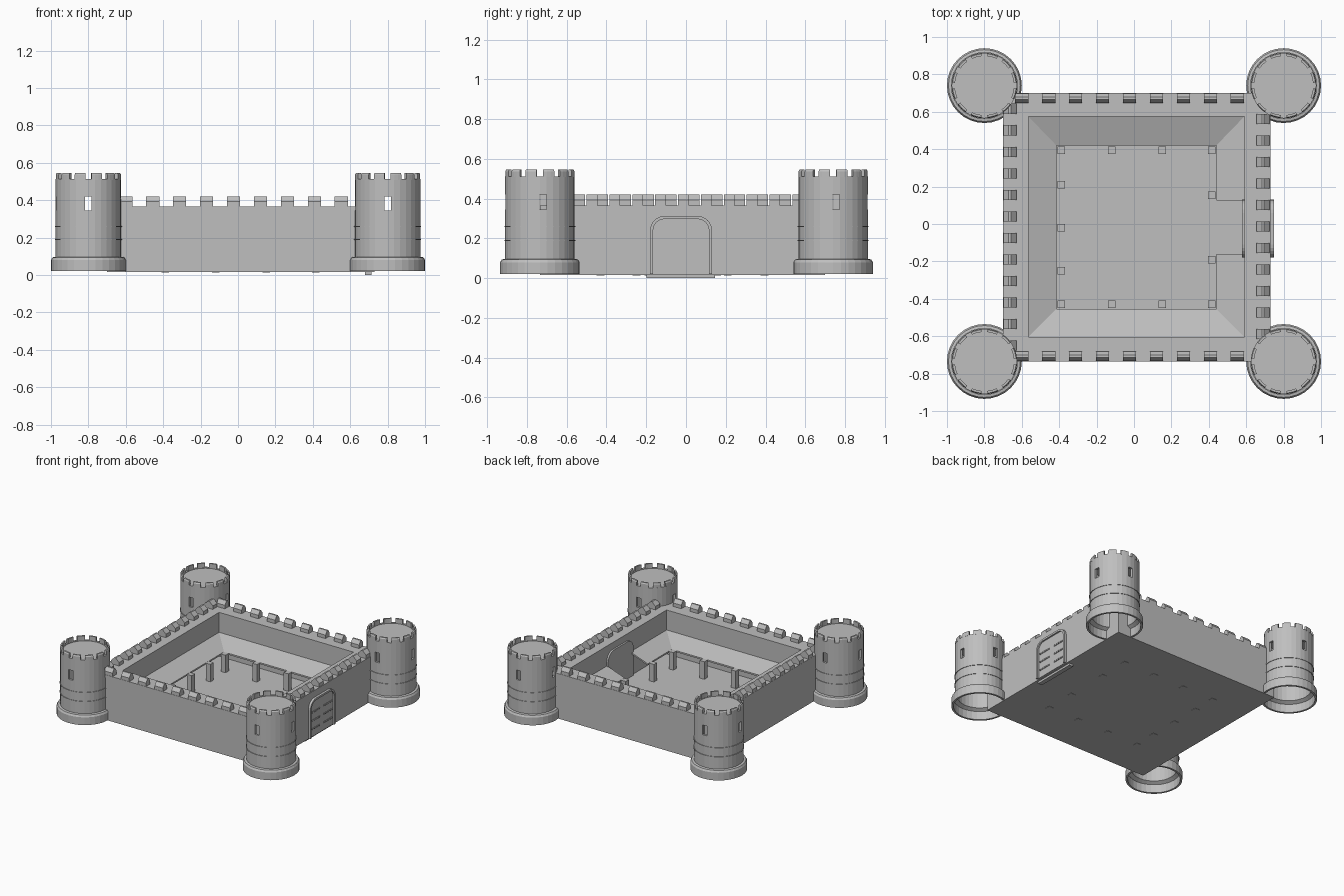
import bpy, bmesh, math
from math import cos, sin, pi

if "Cube" in bpy.data.objects:
    bpy.data.objects.remove(bpy.data.objects["Cube"], do_unlink=True)

stone = bpy.data.materials.new("grey_stone")
stone.use_nodes = True
GREY = (0.52, 0.52, 0.52, 1)
stone.diffuse_color = GREY
stone.node_tree.nodes["Principled BSDF"].inputs["Base Color"].default_value = GREY


def finish(name, bm):
    bmesh.ops.recalc_face_normals(bm, faces=bm.faces)
    mesh = bpy.data.meshes.new(name)
    bm.to_mesh(mesh)
    bm.free()
    mesh.materials.append(stone)
    obj = bpy.data.objects.new(name, mesh)
    bpy.context.collection.objects.link(obj)
    return obj


def loft(bm, a, b):
    """Closed solid between two matching point loops."""
    va, vb = [bm.verts.new(p) for p in a], [bm.verts.new(p) for p in b]
    bm.faces.new(va)
    bm.faces.new(vb[::-1])
    for i in range(len(a)):
        j = (i + 1) % len(a)
        bm.faces.new((va[i], vb[i], vb[j], va[j]))


def slab(bm, top, drop):
    loft(bm, top, [(x, y, z - drop) for x, y, z in top])


def box(bm, x0, x1, y0, y1, z0, z1):
    slab(bm, [(x0, y0, z1), (x1, y0, z1), (x1, y1, z1), (x0, y1, z1)], z1 - z0)


def corners(x0, x1, y0, y1, z):
    return [(x0, y0, z), (x1, y0, z), (x1, y1, z), (x0, y1, z)]


def lathe(bm, profile, n=32):
    """Revolve a closed (radius, height) profile."""
    rings = [[bm.verts.new((r * cos(2 * pi * k / n), r * sin(2 * pi * k / n), z))
              for r, z in profile] for k in range(n)]
    for k in range(n):
        a, b = rings[k], rings[(k + 1) % n]
        for i in range(len(profile)):
            j = (i + 1) % len(profile)
            bm.faces.new((a[i], b[i], b[j], a[j]))


# Curtain walls, mitred at the corners
X0, X1, Y0, Y1 = -0.70, 0.73, -0.735, 0.70
IX0, IX1, IY0, IY1 = -0.565, 0.59, -0.605, 0.575
BASE, TOP = 0.02, 0.365
bm = bmesh.new()
outer, inner = corners(X0, X1, Y0, Y1, TOP), corners(IX0, IX1, IY0, IY1, TOP)
for i in range(4):
    j = (i + 1) % 4
    slab(bm, [outer[i], outer[j], inner[j], inner[i]], TOP - BASE)
finish("curtain_walls", bm)

bm = bmesh.new()
box(bm, X0, X1, Y0, Y1, 0.016, 0.024)
finish("courtyard_floor", bm)


# Gabled merlons along the walls
def merlon(bm, x, y, along_x):
    wide, long = (0.026, 0.035) if along_x else (0.035, 0.027)
    ends = []
    for s in (-long, long):
        shape = [(-wide, TOP - 0.005), (wide, TOP - 0.005), (wide, 0.392),
                 (0.006, 0.42), (-0.006, 0.42), (-wide, 0.392)]
        ends.append([(x + s, y + w, z) if along_x else (x + w, y + s, z) for w, z in shape])
    loft(bm, *ends)


bm = bmesh.new()
for k in range(9):
    for y in (Y0 + 0.028, Y1 - 0.028):
        merlon(bm, -0.6 + 0.144 * k, y, True)
for k in range(11):
    merlon(bm, X1 - 0.04, 0.562 - 0.115 * k, False)
for k in range(12):
    merlon(bm, X0 + 0.036, 0.616 - 0.115 * k, False)
finish("wall_merlons", bm)

# Lean-to roof around the courtyard, with a gap at the gate
HIGH, LOW = 0.21, 0.157
GAP0, GAP1 = -0.16, 0.125
RX0, RX1, RY0, RY1 = -0.415, 0.44, -0.455, 0.42
bm = bmesh.new()
upper, lower = corners(IX0, IX1, IY0, IY1, HIGH), corners(RX0, RX1, RY0, RY1, LOW)
for i in (0, 2, 3):
    j = (i + 1) % 4
    slab(bm, [upper[i], upper[j], lower[j], lower[i]], 0.012)
for c, gap in ((1, GAP0), (2, GAP1)):
    slab(bm, [upper[c], (IX1, gap, HIGH), (RX1, gap, LOW), lower[c]], 0.012)
finish("lean_to_roof", bm)

# Posts that carry the roof edge
bm = bmesh.new()
posts = set()
for t in (-0.39, -0.12, 0.15, 0.415):
    posts |= {(t, RY0 + 0.025), (t, RY1 - 0.025)}
for t in (-0.25, -0.02, 0.21):
    posts.add((RX0 + 0.025, t))
for t in (GAP0 - 0.03, GAP1 + 0.03):
    posts.add((RX1 - 0.025, t))
for x, y in sorted(posts):
    box(bm, x - 0.02, x + 0.02, y - 0.02, y + 0.02, 0.014, LOW + 0.003)
finish("roof_posts", bm)


# Gate
def arch(x, inset):
    """Round-shouldered doorway outline at depth x."""
    y0, y1, z1, r = -0.18 + inset, 0.13 - inset, 0.312 - inset, 0.07 - inset
    pts = [(x, y0, BASE)]
    for cy, start in ((y0 + r, pi), (y1 - r, pi / 2)):
        for k in range(7):
            a = start - k * pi / 12
            pts.append((x, cy + r * cos(a), z1 - r + r * sin(a)))
    return pts + [(x, y1, BASE)]


bm = bmesh.new()
loft(bm, arch(0.577, 0.0), arch(0.70, 0.0))
loft(bm, arch(0.69, 0.014), arch(0.736, 0.014))
finish("gate_door", bm)

bm = bmesh.new()
loops = [[bm.verts.new(p) for p in arch(x, i)]
         for x, i in ((0.69, 0), (0.748, 0), (0.748, 0.015), (0.69, 0.015))]
for m in range(4):
    a, b = loops[m], loops[(m + 1) % 4]
    for i in range(len(a) - 1):
        bm.faces.new((a[i], a[i + 1], b[i + 1], b[i]))
for e in (0, -1):
    bm.faces.new([loop[e] for loop in loops])
finish("gate_frame", bm)

bm = bmesh.new()
box(bm, 0.68, 0.715, -0.198, 0.145, 0, 0.022)
finish("gate_threshold", bm)

bm = bmesh.new()
for z in (0.08, 0.145, 0.21):
    for y in (-0.155, 0.0):
        box(bm, 0.73, 0.739, y, y + 0.108, z - 0.005, z + 0.005)
        for k in range(5):
            s = y + 0.012 + 0.021 * k
            box(bm, 0.735, 0.743, s - 0.004, s + 0.004, z - 0.004, z + 0.004)
finish("gate_straps", bm)

# Hollow round tower with a stepped foot and a top platform
R, IN = 0.175, 0.158
bm = bmesh.new()
lathe(bm, [(0.2, BASE), (0.2, 0.08), (0.192, 0.094), (R, 0.097), (R, 0.512),
           (IN, 0.512), (IN, 0.1), (0.185, 0.085), (0.185, BASE)])
tower = finish("tower_shell", bm)

# Window openings, one on each side
bm = bmesh.new()
W = 0.018
for s in (-1, 1):
    box(bm, -W, W, s * 0.17 - 0.04, s * 0.17 + 0.04, 0.345, 0.42)
    box(bm, s * 0.17 - 0.04, s * 0.17 + 0.04, s * 0.015 - W, s * 0.015 + W, 0.345, 0.42)
cutter = finish("window_cutter", bm)
cutter.hide_render = True
mod = tower.modifiers.new("windows", 'BOOLEAN')
mod.object, mod.operation, mod.solver = cutter, 'DIFFERENCE', 'EXACT'
graph = bpy.context.evaluated_depsgraph_get()
shell = bpy.data.meshes.new_from_object(tower.evaluated_get(graph))
bpy.data.objects.remove(tower, do_unlink=True)
bpy.data.objects.remove(cutter, do_unlink=True)

# Tower platform, string courses and battlements
bm = bmesh.new()
disc = [(0.165 * cos(k * pi / 16), 0.165 * sin(k * pi / 16), 0.508) for k in range(32)]
slab(bm, disc, 0.012)
for z in (0.19, 0.26):
    lathe(bm, [(0.17, z - 0.003), (0.179, z - 0.003), (0.179, z + 0.003), (0.17, z + 0.003)])
N = 12
for k in range(N):
    ends = []
    for step in range(4):
        a = 2 * pi / N * (k + 0.18 + 0.64 * step / 3)
        ends.append([(r * cos(a), r * sin(a), z) for r, z in
                     ((IN, 0.508), (R, 0.508), (R, 0.537), (0.17, 0.546), (IN, 0.546))])
    rings = [[bm.verts.new(p) for p in e] for e in ends]
    for a, b in zip(rings, rings[1:]):
        for i in range(5):
            bm.faces.new((a[i], b[i], b[(i + 1) % 5], a[(i + 1) % 5]))
    bm.faces.new(rings[0])
    bm.faces.new(rings[-1][::-1])
crown = finish("tower_crown", bm)
crown_mesh = crown.data
bpy.data.objects.remove(crown, do_unlink=True)

# Four corner towers
for fb, y in (("front", -0.735), ("back", 0.74)):
    for side, x in (("right", -0.8), ("left", 0.8)):
        for part, mesh in (("tower", shell), ("tower_crown", crown_mesh)):
            obj = bpy.data.objects.new(f"{fb}_{side}_{part}", mesh)
            obj.location = (x, y, 0)
            bpy.context.collection.objects.link(obj)
